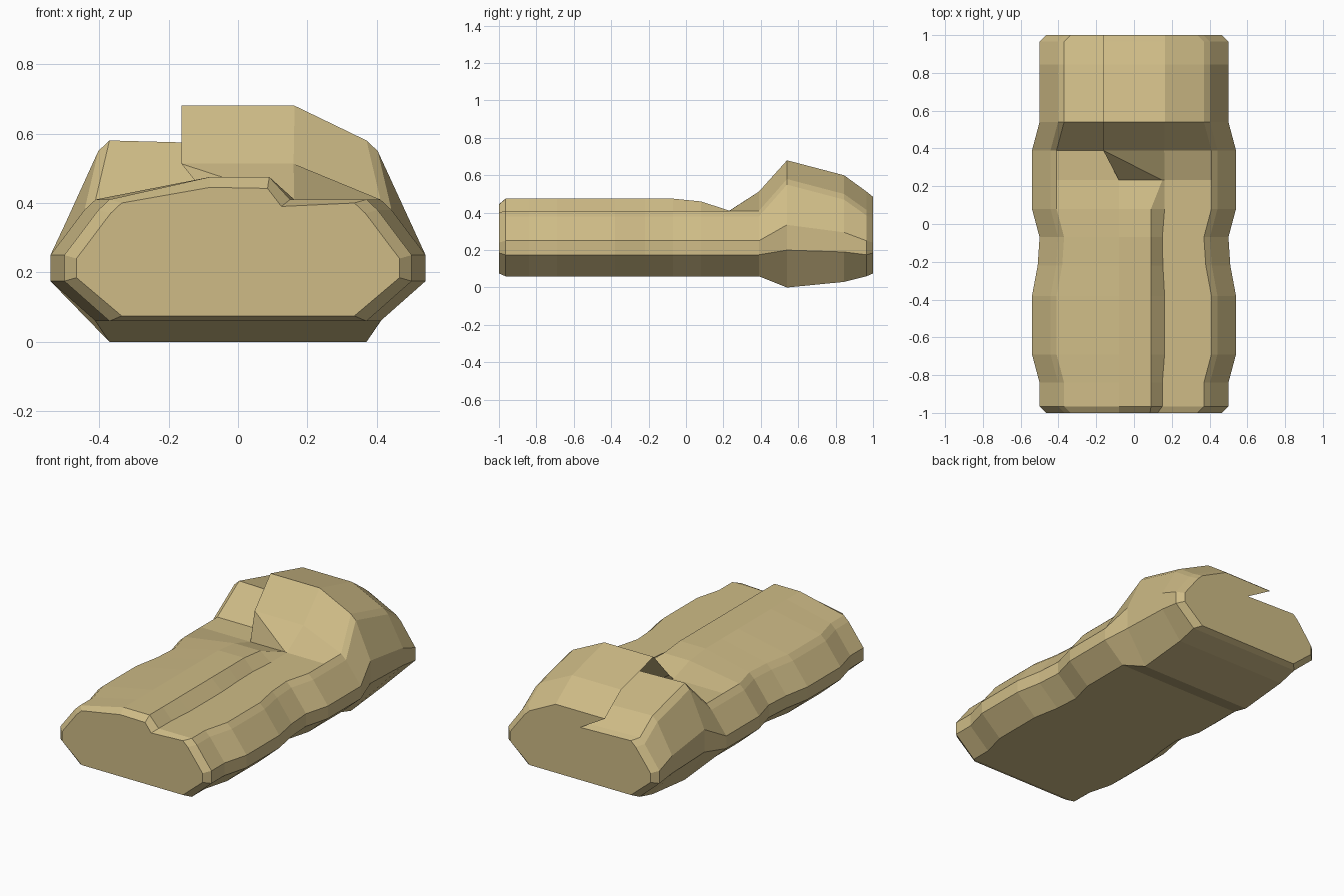
import bpy, bmesh

if "Cube" in bpy.data.objects:
    bpy.data.objects.remove(bpy.data.objects["Cube"])


def section(y, w, bottom, low, up, shoulder, a, b, c):
    """Cross-section: mirrored sides, overlapping cover a-b-c on top.
    w widens the section; a, b, c are (x, z) points on the cover."""
    side = [(0.37 + w, bottom), (0.50 + w, low), (0.50 + w, up),
            (0.402 + w, shoulder - 0.03), (0.37 + w, shoulder)]
    left = [(-x, z) for x, z in reversed(side)]
    return [(x, y, z) for x, z in side + [a, b, c] + left]


def foot(y, w, b=(0.09, 0.475), c=(-0.08, 0.475)):
    """Long flat lower part with a stepped fold."""
    return section(y, w, 0.06, 0.175, 0.25, 0.41, (0.15 + w * 0.3, 0.41), b, c)


# Front end cap, slightly inset
rings = [section(-1.0, -0.035, 0.075, 0.185, 0.24, 0.40,
                 (0.125, 0.39), (0.085, 0.442), (-0.08, 0.445))]

# Wavy lower part
for y, w in [(-0.965, 0), (-0.84, 0), (-0.69, 0.04), (-0.38, 0.04),
             (-0.22, 0.01), (-0.07, 0)]:
    rings.append(foot(y, w))
rings.append(foot(0.08, 0.04, (0.09, 0.46), (-0.08, 0.46)))

# Fold flattens, then the overlapping flap rises out of it
rings.append(foot(0.232, 0.04, (0.15, 0.411), (-0.08, 0.41)))
rings.append(section(0.39, 0.04, 0.06, 0.175, 0.25, 0.41,
                     (0.16, 0.513), (-0.163, 0.513), (0.0, 0.41)))

# Raised rear part with undercut overlap
for y, w, bottom, low, up, shoulder, top in [
        (0.54, 0, 0.0, 0.20, 0.335, 0.58, 0.68),
        (0.845, 0, 0.03, 0.19, 0.295, 0.50, 0.60),
        (0.965, 0, 0.06, 0.175, 0.25, 0.415, 0.513),
        (1.0, -0.035, 0.075, 0.185, 0.24, 0.40, 0.485)]:
    rings.append(section(y, w, bottom, low, up, shoulder, (0.163, top),
                         (-0.163, top), (0.0, shoulder - 0.01)))

# Skin the sections
bm = bmesh.new()
loops = [[bm.verts.new(p) for p in ring] for ring in rings]
n = len(loops[0])
for r0, r1 in zip(loops, loops[1:]):
    for i in range(n):
        j = (i + 1) % n
        bm.faces.new((r0[i], r0[j], r1[j], r1[i]))
bm.faces.new(loops[0])
bm.faces.new(list(reversed(loops[-1])))
bmesh.ops.recalc_face_normals(bm, faces=bm.faces)

mesh = bpy.data.meshes.new("folded_bedroll")
bm.to_mesh(mesh)
bm.free()
bedroll = bpy.data.objects.new("folded_bedroll", mesh)
bpy.context.collection.objects.link(bedroll)

# Tan cloth
tan = bpy.data.materials.new("tan_cloth")
tan.diffuse_color = (0.62, 0.50, 0.24, 1)
tan.use_nodes = True
tan.node_tree.nodes["Principled BSDF"].inputs["Base Color"].default_value = tan.diffuse_color
mesh.materials.append(tan)
